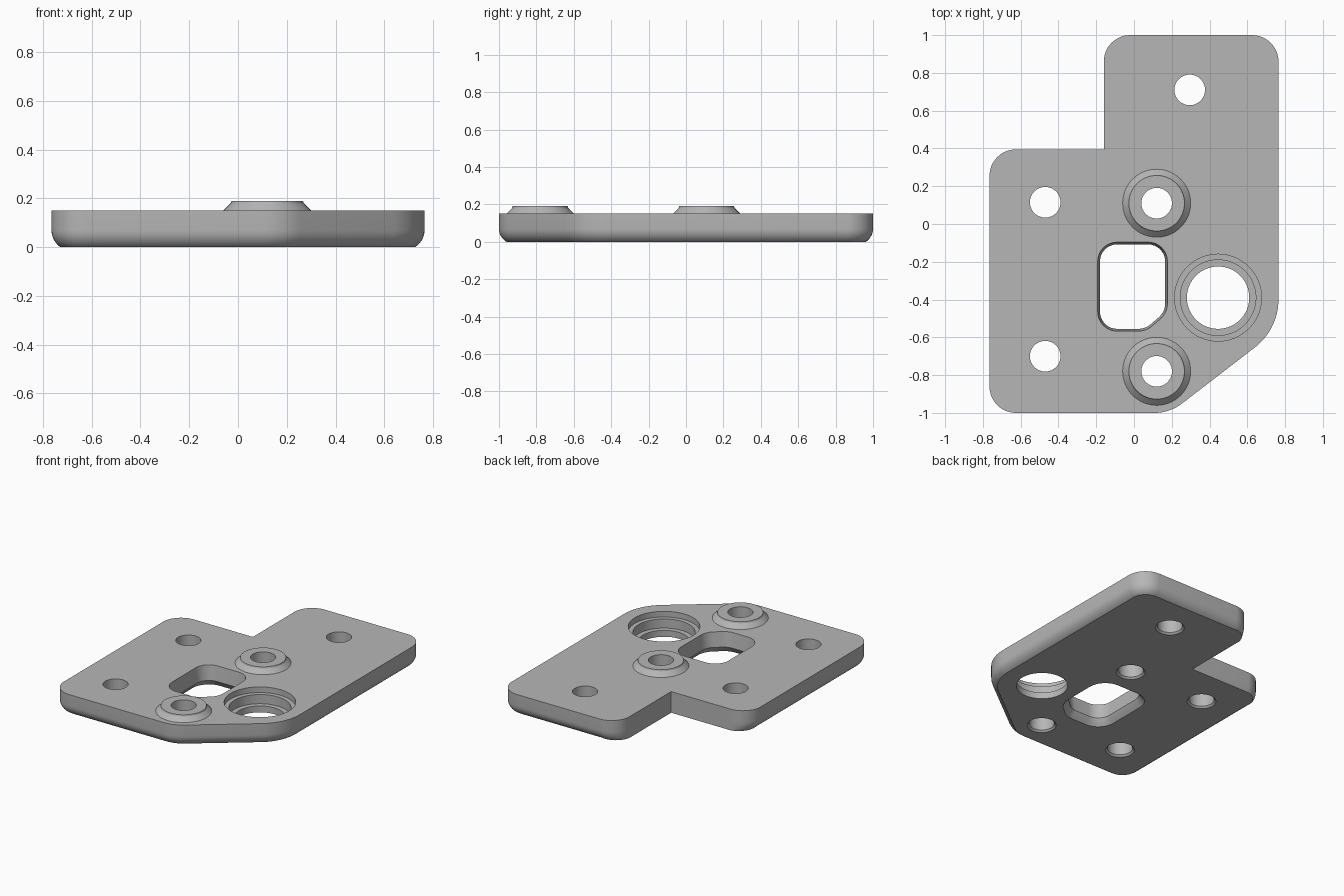
import bpy, bmesh, math
from mathutils import Vector

cube = bpy.data.objects.get("Cube")
if cube:
    bpy.data.objects.remove(cube)

grey = bpy.data.materials.new("plain grey")
grey.use_nodes = True
grey.diffuse_color = (0.47, 0.47, 0.47, 1)
grey.node_tree.nodes["Principled BSDF"].inputs["Base Color"].default_value = (0.47, 0.47, 0.47, 1)

TOP = 0.15


def rounded_outline(corners, steps=12):
    """Counterclockwise corners (x, y, radius, weight in, weight out) -> (point, normal, weight)."""
    out = []
    for i, (x, y, r, w0, w1) in enumerate(corners):
        p = Vector((x, y))
        before = (p - Vector(corners[i - 1][:2])).normalized()
        after = (Vector(corners[(i + 1) % len(corners)][:2]) - p).normalized()
        n0, n1 = Vector((before.y, -before.x)), Vector((after.y, -after.x))
        if r == 0:
            out.append((p, (n0 + n1).normalized(), w0))
            continue
        turn = n0.angle(n1)
        centre = p - before * r * math.tan(turn / 2) - n0 * r
        start = math.atan2(n0.y, n0.x)
        for k in range(steps + 1):
            t = k / steps
            a = start + turn * t
            n = Vector((math.cos(a), math.sin(a)))
            out.append((centre + n * r, n, w0 + (w1 - w0) * t))
    return out


def circle(cx, cy, sides=64):
    """Zero-radius outline, so ring offsets act as radii."""
    angles = [math.tau * k / sides for k in range(sides)]
    return [(Vector((cx, cy)), Vector((math.cos(a), math.sin(a))), 1) for a in angles]


def stack(name, outline, rings, caps=True):
    """Skin rings (offset, z), listed so that the surface faces outward."""
    bm = bmesh.new()
    loops = [[bm.verts.new((*(p + n * w * off), z)) for p, n, w in outline] for off, z in rings]
    count = len(outline)
    for low, high in zip(loops, loops[1:]):
        for i in range(count):
            j = (i + 1) % count
            bm.faces.new((low[i], low[j], high[j], high[i]))
    if caps:
        bm.faces.new(loops[0][::-1])
        bm.faces.new(loops[-1])
    mesh = bpy.data.meshes.new(name)
    bm.to_mesh(mesh)
    bm.free()
    mesh.materials.append(grey)
    obj = bpy.data.objects.new(name, mesh)
    bpy.context.collection.objects.link(obj)
    return obj


def smooth(obj):
    bpy.ops.object.select_all(action="DESELECT")
    obj.select_set(True)
    bpy.context.view_layer.objects.active = obj
    bpy.ops.object.shade_smooth_by_angle(angle=math.radians(25))


# Plate: rounded lower rim that fades out into the square notch
plate_corners = [
    (-0.765, -1, 0.14, 1, 1), (0.19, -1, 0.24, 1, 1), (0.765, -0.557, 0.32, 1, 1),
    (0.765, 1, 0.14, 1, 1), (-0.16, 1, 0.14, 1, 0), (-0.16, 0.395, 0, 0, 0),
    (-0.765, 0.395, 0.14, 0, 1)]
R = 0.08
rim = [(-R * (1 - math.cos(a)), R * (math.sin(math.radians(60)) - math.sin(a)))
       for a in (math.radians(d) for d in range(60, -1, -10))]
plate = stack("base_plate", rounded_outline(plate_corners), rim + [(0, TOP)])

# Screw holes with a small chamfer underneath
bosses = [(0.12, 0.11), (0.12, -0.78)]
screws = [(-0.47, 0.115), (-0.47, -0.70), (0.295, 0.71)]
H = 0.081
cutters = [stack("screw_hole_cutter", circle(x, y),
                 [(H + 0.022, -0.01), (H, 0.012), (H, 0.3)])
           for x, y in bosses + screws]

# Large stepped bore
cutters.append(stack("bore_cutter", circle(0.445, -0.39, 96),
                     [(0.165, -0.1), (0.165, 0.045), (0.20, 0.045),
                      (0.20, 0.11), (0.23, 0.11), (0.23, 0.3)]))

# Tapered slot, flared underneath
slot_corners = [
    (-0.18, -0.555, 0.09, 1, 1), (0.06, -0.555, 0.1, 1, 1), (0.165, -0.465, 0.1, 1, 1),
    (0.165, -0.108, 0.09, 1, 1), (-0.18, -0.108, 0.09, 1, 1)]
cutters.append(stack("slot_cutter", rounded_outline(slot_corners, 8),
                     [(0.045, -0.01), (0.036, 0), (0.012, 0.025), (0, 0.045), (0.012, TOP), (0.014, 0.17)]))

# Cut all openings, then drop the cutters
for c in cutters:
    c.hide_render = True
    mod = plate.modifiers.new("cut", "BOOLEAN")
    mod.operation = "DIFFERENCE"
    mod.solver = "EXACT"
    mod.object = c
bpy.context.view_layer.update()
cut = bpy.data.meshes.new_from_object(plate.evaluated_get(bpy.context.evaluated_depsgraph_get()))
plate.modifiers.clear()
plate.data = cut
for c in cutters:
    bpy.data.objects.remove(c)
smooth(plate)

# Raised bosses around two of the holes
for name, (x, y) in zip(("back_boss", "front_boss"), bosses):
    smooth(stack(name, circle(x, y),
                 [(0.18, TOP), (0.15, 0.18), (0.147, 0.19), (H, 0.19), (H, TOP)], caps=False))
